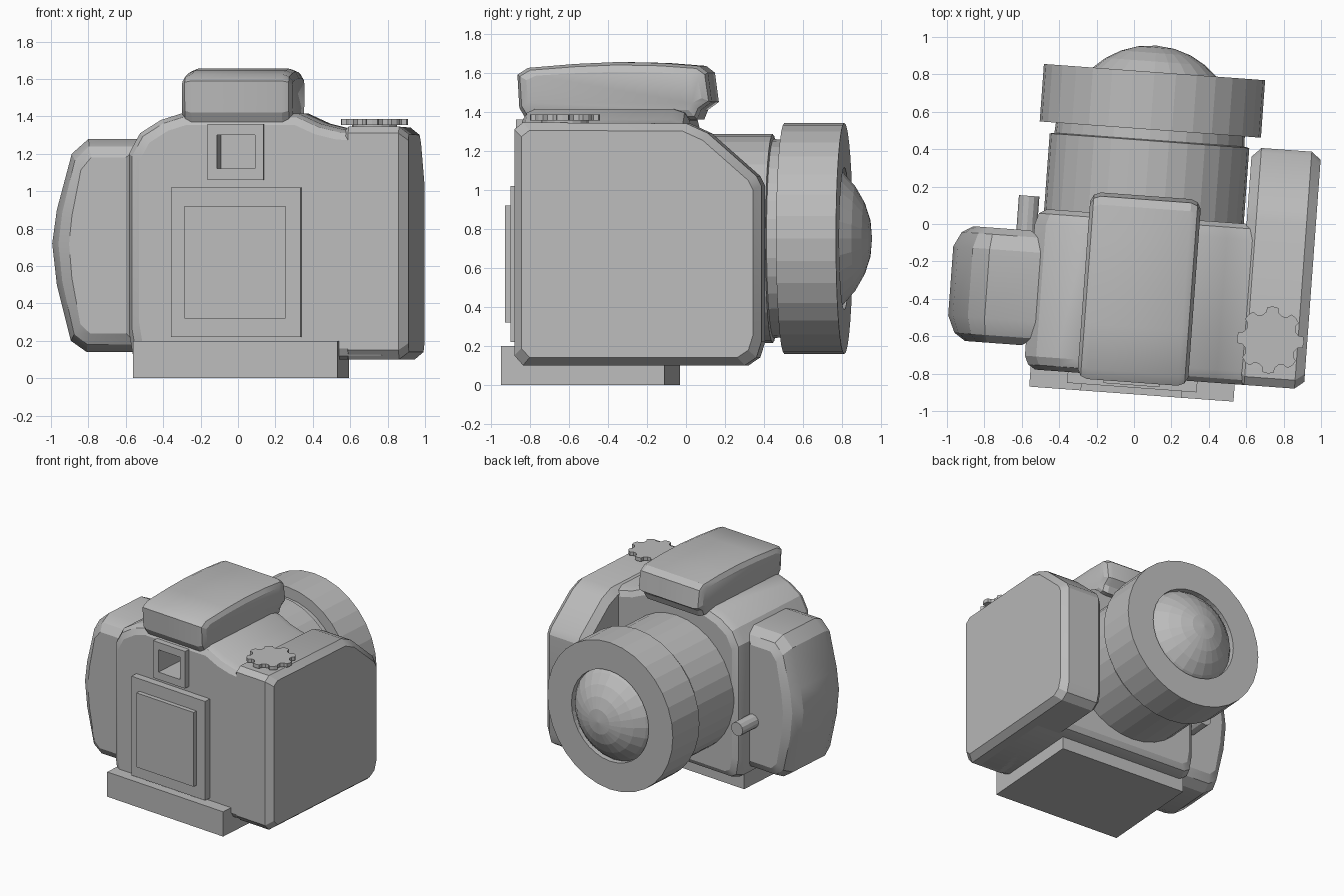
import bpy, bmesh
from math import sin, cos, pi, radians
from mathutils import Matrix

cube = bpy.data.objects.get("Cube")
if cube:
    bpy.data.objects.remove(cube, do_unlink=True)

grey = bpy.data.materials.new("plain_grey")
grey.use_nodes = True
grey.diffuse_color = (0.5, 0.5, 0.5, 1)
grey.node_tree.nodes["Principled BSDF"].inputs["Base Color"].default_value = (0.5, 0.5, 0.5, 1)

TURN = Matrix.Rotation(radians(-4.2), 4, 'Z')   # the whole camera is slightly turned


def finish(name, bm, smooth=False):
    bmesh.ops.remove_doubles(bm, verts=bm.verts, dist=0.0005)
    bmesh.ops.recalc_face_normals(bm, faces=bm.faces)
    bm.transform(TURN)
    mesh = bpy.data.meshes.new(name)
    bm.to_mesh(mesh)
    bm.free()
    mesh.materials.append(grey)
    obj = bpy.data.objects.new(name, mesh)
    bpy.context.collection.objects.link(obj)
    if smooth:
        bpy.ops.object.select_all(action='DESELECT')
        obj.select_set(True)
        bpy.context.view_layer.objects.active = obj
        bpy.ops.object.shade_smooth_by_angle(angle=radians(25))
    return obj


def skin(bm, rings, caps=True):
    rows = [[bm.verts.new(p) for p in ring] for ring in rings]
    n = len(rows[0])
    for a, b in zip(rows, rows[1:]):
        for i in range(n):
            j = (i + 1) % n
            bm.faces.new((a[i], a[j], b[j], b[i]))
    if caps:
        bm.faces.new(rows[0])
        bm.faces.new(rows[-1])


def loft(name, profile, axis, stations, smooth=False):
    """Sweep a profile along an axis; each station is (position, inset)."""
    spans = []
    for k in (0, 1):
        lo, hi = min(p[k] for p in profile), max(p[k] for p in profile)
        spans.append(((lo + hi) / 2, (hi - lo) / 2))
    rings = []
    for pos, inset in stations:
        ring = []
        for p in profile:
            q = [c + (p[k] - c) * (h - inset) / h for k, (c, h) in enumerate(spans)]
            q.insert("xyz".index(axis), pos)
            ring.append(q)
        rings.append(ring)
    bm = bmesh.new()
    skin(bm, rings)
    return finish(name, bm, smooth)


def box(name, x0, x1, y0, y1, z0, z1):
    return loft(name, [(x0, y0), (x1, y0), (x1, y1), (x0, y1)], 'z', [(z0, 0), (z1, 0)])


def lathe(name, profile, cx, cz, sides=32):
    """Turn (radius, depth) points about an axis that runs back."""
    angles = [2 * pi * i / sides for i in range(sides)]
    bm = bmesh.new()
    skin(bm, [[(cx + r * cos(a), y, cz + r * sin(a)) for a in angles] for r, y in profile])
    return finish(name, bm)


def cut(target, cutter):
    mod = target.modifiers.new("opening", 'BOOLEAN')
    mod.operation = 'DIFFERENCE'
    mod.object = cutter
    bpy.context.view_layer.objects.active = target
    bpy.ops.object.modifier_apply(modifier=mod.name)


# Main body with sloping shoulders
body = loft("body", [(-.46, .1), (-.51, .13), (-.53, .25), (-.53, 1.2), (-.47, 1.31), (-.36, 1.38),
                     (-.25, 1.415), (.38, 1.415), (.5, 1.36), (.62, 1.33), (.85, 1.31), (.85, .1)],
            'y', [(-.815, .06), (-.79, .02), (-.745, 0), (-.04, 0), (.02, .02), (.045, .06)], True)

# Deep hand block on the left side
loft("hand_block", [(-.815, .15), (-.77, .1), (.37, .1), (.43, .14), (.455, .22), (.455, 1.02),
                    (.43, 1.07), (.18, 1.29), (.07, 1.34), (-.77, 1.345), (-.815, 1.31)],
     'x', [(.6, .05), (.65, 0), (.92, 0), (.97, .04)], True)

# Rounded grip on the right side
loft("side_grip", [(-.45, .14), (-.77, .14), (-.855, .2), (-.93, .5), (-.955, .72), (-.93, .9),
                   (-.85, 1.2), (-.76, 1.28), (-.45, 1.28)],
     'y', [(-.69, .1), (-.65, .04), (-.56, 0), (-.19, 0), (-.11, .04), (-.075, .1)], True)

# Flash hump with a bowed top
loft("flash_hump", [(-.8, 1.36), (-.835, 1.42), (-.845, 1.59), (-.79, 1.625), (-.55, 1.645),
                    (-.33, 1.655), (-.1, 1.65), (.09, 1.635), (.135, 1.6), (.155, 1.45),
                    (.1, 1.41), (.08, 1.36)],
     'x', [(-.243, .05), (-.225, .015), (-.19, 0), (.297, 0), (.332, .015), (.35, .05)], True)

# Base plate
box("base_plate", -.495, .6, -.908, -.066, 0, .2)

# Rear screen: frame and raised panel
box("screen_frame", -.295, .4, -.873, -.78, .22, 1.02)
box("screen_panel", -.22, .32, -.908, -.85, .32, .92)

# Eyepiece with a deep square opening
eyepiece = box("eyepiece", -.1, .2, -.86, -.78, 1.06, 1.36)
opening = box("eyepiece_cutter", -.05, .155, -1, -.55, 1.12, 1.3)
opening.hide_render = True
cut(eyepiece, opening)
cut(body, opening)
bpy.data.objects.remove(opening, do_unlink=True)

# Lens barrel, groove, front ring and glass dome
lathe("lens_barrel", [(.535, -.3), (.535, .45), (.51, .455), (.505, .53)], .05, .75)
lathe("lens_ring", [(.5, .51), (.593, .51), (.593, .818), (.365, .818), (.365, .68)], .05, .75)
R = .46
lathe("lens_glass", [(R * sin(t), .5 + R * cos(t)) for t in
                     [radians(70 - 11.5 * k) for k in range(6)] + [.001]], .05, .75, 24)

# Scalloped dial and its stem
DX, DY, DR = .773, -.565, .18
outline = []
for k in range(8):
    a = 2 * pi * (k + .5) / 8
    for d in (-78, -40, 0, 40, 78):
        b = a + pi - radians(d)
        outline.append((DX + DR * cos(a) + .04 * cos(b), DY + DR * sin(a) + .04 * sin(b)))
    m = a + pi / 8
    outline.append((DX + DR * cos(m), DY + DR * sin(m)))
loft("dial", outline, 'z', [(1.355, 0), (1.385, 0)])
lathe_points = [(DX + .12 * cos(2 * pi * i / 16), DY + .12 * sin(2 * pi * i / 16)) for i in range(16)]
loft("dial_stem", lathe_points, 'z', [(1.3, 0), (1.36, 0)])

# Small release pin beside the lens
lathe("release_pin", [(.055, -.2), (.055, .109)], -.57, .57, 12)
